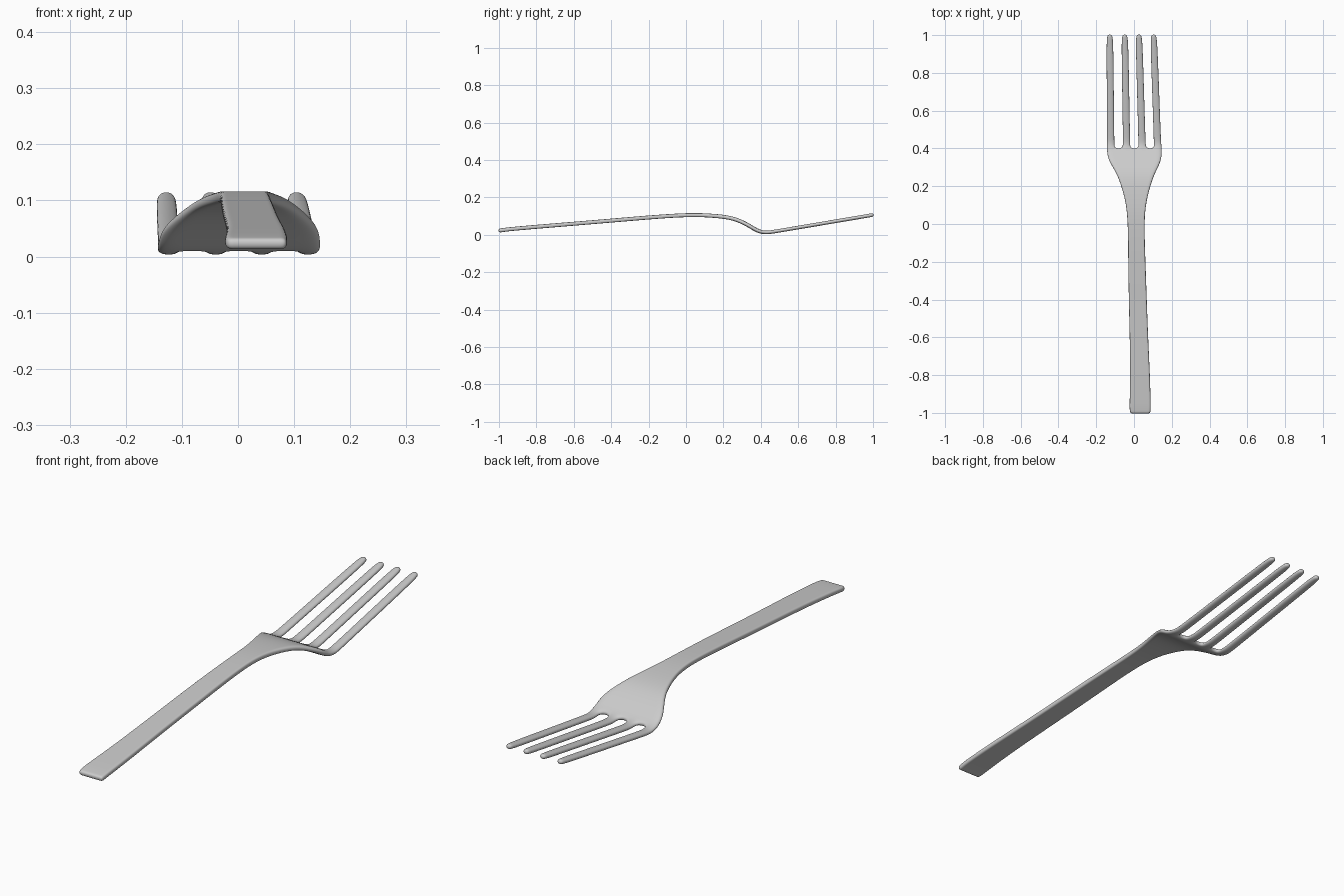
import bpy, bmesh

THICK = 0.021

# Side profile of the whole fork: (y, mid height)
PROFILE = [(-1.003, 0.022), (-0.95, 0.030), (-0.8, 0.043), (-0.4, 0.076), (-0.1, 0.102),
           (0.05, 0.107), (0.18, 0.101), (0.27, 0.084), (0.33, 0.054), (0.38, 0.022),
           (0.42, 0.010), (0.47, 0.017), (1.003, 0.107)]

# Plan outline of handle and head: (y, left x, right x)
OUTLINE = [(-1.003, -0.019, 0.087), (-0.985, -0.024, 0.088), (-0.95, -0.024, 0.089),
           (-0.8, -0.020, 0.085), (-0.6, -0.023, 0.075), (-0.4, -0.028, 0.068),
           (-0.2, -0.031, 0.061), (-0.05, -0.032, 0.056), (0.05, -0.036, 0.057),
           (0.13, -0.047, 0.068), (0.2, -0.068, 0.087), (0.26, -0.089, 0.107),
           (0.31, -0.119, 0.133), (0.345, -0.138, 0.146), (0.375, -0.143, 0.148),
           (0.400, -0.145, 0.148)]

# Tine centre lines: x at the root and x at the tip
TINES = [(-0.123, -0.128), (-0.039, -0.049), (0.043, 0.026), (0.125, 0.104)]
# Rows along a tine: (y, half width)
TINE_ROWS = [(0.43, 0.021), (0.47, 0.0205), (0.6, 0.020), (0.8, 0.020),
             (0.94, 0.019), (0.985, 0.017), (1.004, 0.011)]


def height(y):
    for (y0, z0), (y1, z1) in zip(PROFILE, PROFILE[1:]):
        if y <= y1:
            return z0 + (z1 - z0) * (y - y0) / (y1 - y0)
    return PROFILE[-1][1]


bm = bmesh.new()

# Handle and head: eight points across each row
rows = []
for y, left, right in OUTLINE:
    rows.append([bm.verts.new((left + (right - left) * i / 7, y, height(y))) for i in range(8)])
for a, b in zip(rows, rows[1:]):
    for i in range(7):
        bm.faces.new((a[i], a[i + 1], b[i + 1], b[i]))

# Four tines growing from every second cell of the head edge
for t, (root, tip) in enumerate(TINES):
    prev = rows[-1][2 * t:2 * t + 2]
    for y, half in TINE_ROWS:
        x = root + (tip - root) * (y - 0.41) / 0.59
        pair = [bm.verts.new((x + s * half, y, height(y))) for s in (-1, 1)]
        bm.faces.new((prev[0], prev[1], pair[1], pair[0]))
        prev = pair

mesh = bpy.data.meshes.new("fork")
bm.to_mesh(mesh)
bm.free()
for p in mesh.polygons:
    p.use_smooth = True
fork = bpy.data.objects.new("fork", mesh)
bpy.context.collection.objects.link(fork)

# Sheet thickness, then rounding
solid = fork.modifiers.new("thickness", 'SOLIDIFY')
solid.thickness = THICK
solid.offset = 0
sub = fork.modifiers.new("rounding", 'SUBSURF')
sub.levels = sub.render_levels = 3
